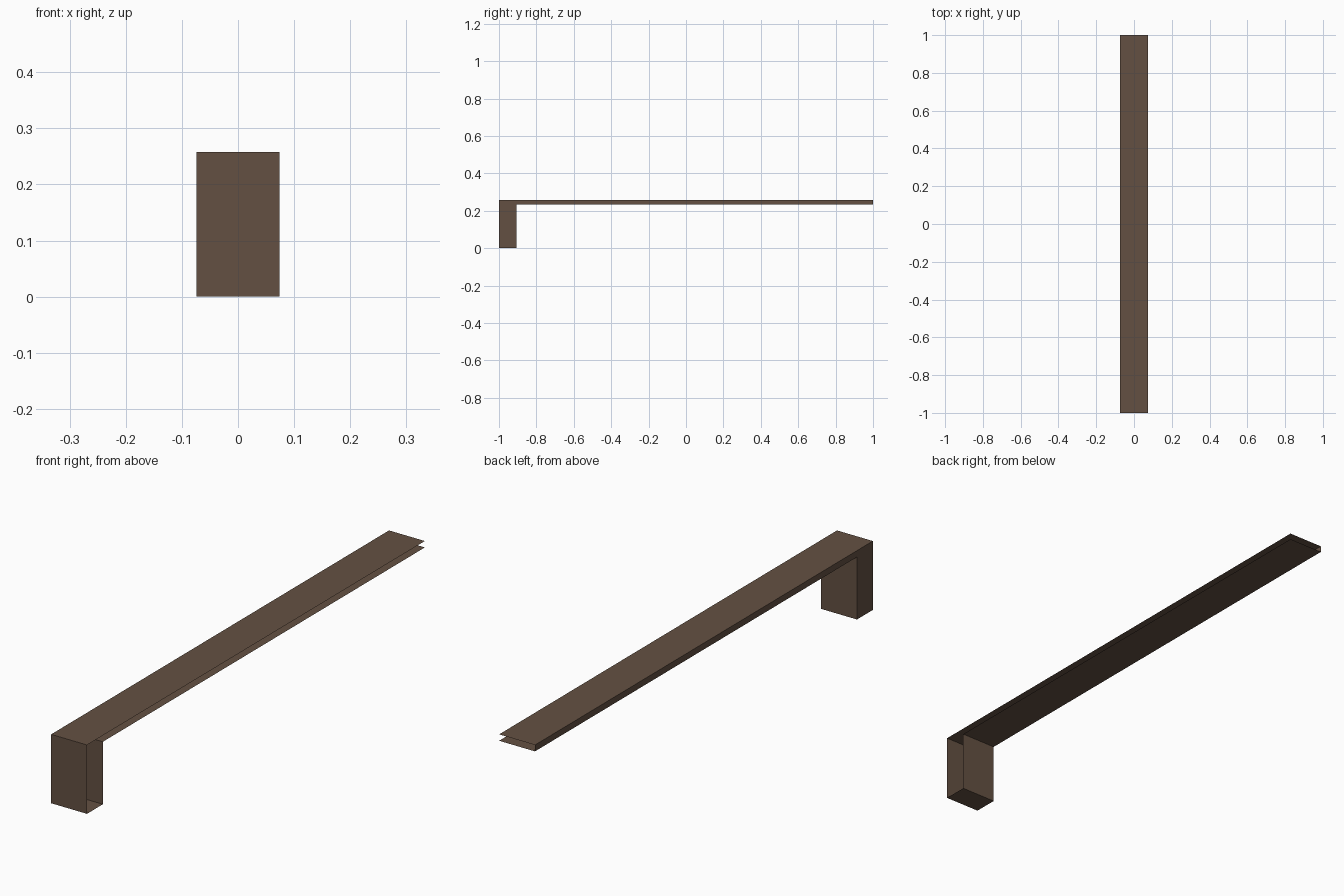
import bpy, bmesh

if "Cube" in bpy.data.objects:
    bpy.data.objects.remove(bpy.data.objects["Cube"])

W = 0.0743           # half width in x
TOP, UNDER = 0.258, 0.234
POST_Y = -0.906      # rear of the post

brown = bpy.data.materials.new("dark brown")
brown.diffuse_color = (0.127, 0.081, 0.055, 1)
brown.use_nodes = True
brown.node_tree.nodes["Principled BSDF"].inputs["Base Color"].default_value = brown.diffuse_color

# L-shaped side profile (y, z), starting and ending at the open beam end
profile = [(1, UNDER), (POST_Y, UNDER), (POST_Y, 0), (-1, 0), (-1, TOP), (1, TOP)]

bm = bmesh.new()
left = [bm.verts.new((-W, y, z)) for y, z in profile]
right = [bm.verts.new((W, y, z)) for y, z in profile]

# Left wall, split into beam and post panels; the right side stays open
bm.faces.new(left)
# Outer skin along the profile; the far beam end stays open
for i in range(len(profile) - 1):
    bm.faces.new((left[i], right[i], right[i + 1], left[i + 1]))

bmesh.ops.recalc_face_normals(bm, faces=bm.faces)
bm.normal_update()
# Outward means the left wall faces -x
wall = next(f for f in bm.faces if len(f.verts) == 6)
if wall.normal.x > 0:
    bmesh.ops.reverse_faces(bm, faces=bm.faces)

mesh = bpy.data.meshes.new("beam_and_post")
bm.to_mesh(mesh)
bm.free()
mesh.materials.append(brown)
obj = bpy.data.objects.new("beam_and_post", mesh)
bpy.context.collection.objects.link(obj)
